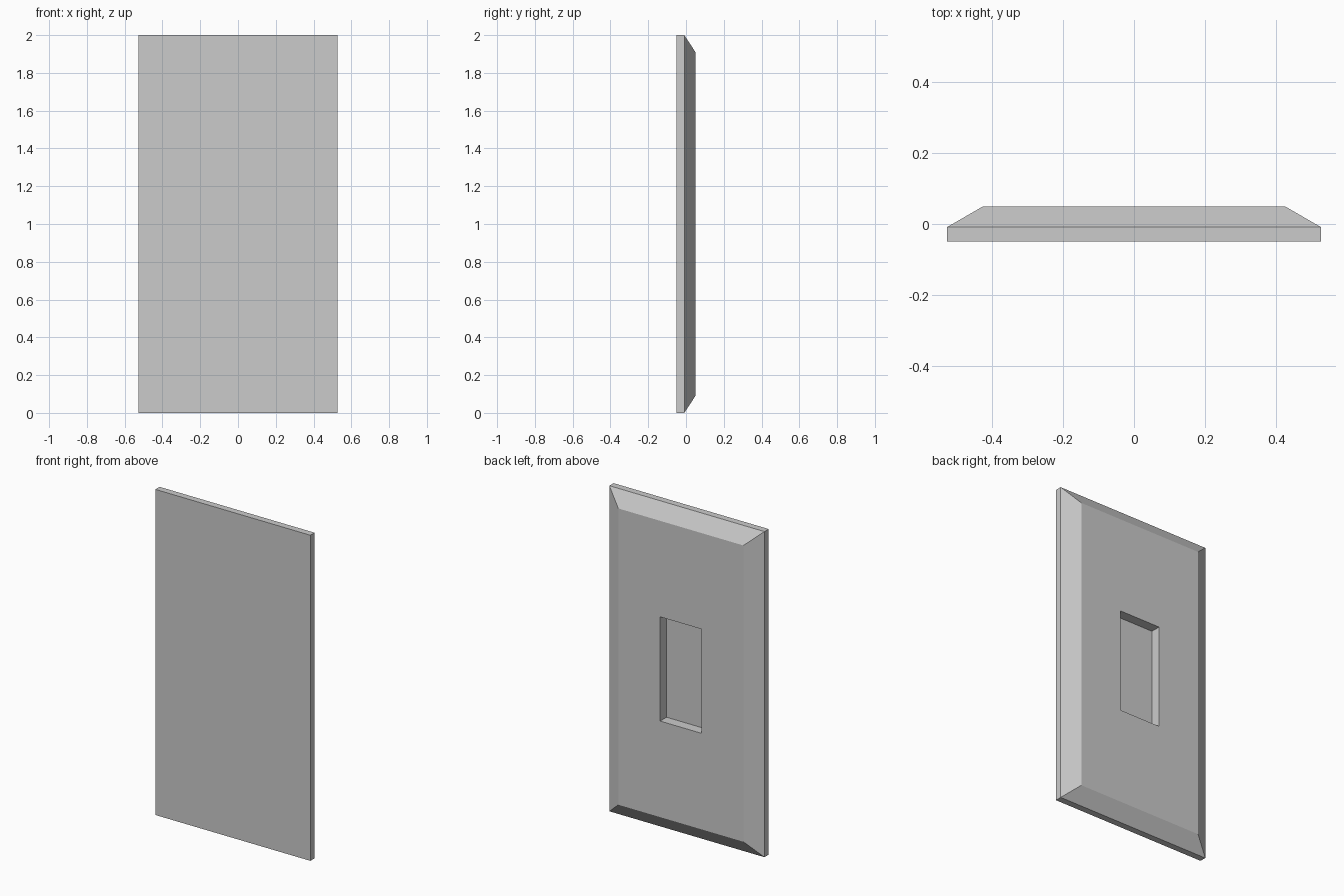
import bpy
import bmesh

if "Cube" in bpy.data.objects:
    bpy.data.objects.remove(bpy.data.objects["Cube"])

CENTRE_Z = 1.0

# Rectangular cross-sections from front to back: (half width, half height, y)
SECTIONS = [
    (0.527, 1.00, -0.05),   # flat front
    (0.527, 1.00, -0.009),  # end of the straight rim
    (0.425, 0.91, 0.05),    # bevelled back face
    (0.141, 0.32, 0.05),    # opening of the recess
    (0.141, 0.32, -0.012),  # floor of the recess
]


def add_ring(bm, half_w, half_h, y):
    corners = [(-1, -1), (1, -1), (1, 1), (-1, 1)]
    return [bm.verts.new((sx * half_w, y, CENTRE_Z + sz * half_h)) for sx, sz in corners]


# Panel: join consecutive rings, then cap the front and the recess floor
bm = bmesh.new()
rings = [add_ring(bm, *section) for section in SECTIONS]
for a, b in zip(rings, rings[1:]):
    for i in range(4):
        j = (i + 1) % 4
        bm.faces.new((a[i], a[j], b[j], b[i]))
bm.faces.new(rings[0])
bm.faces.new(rings[-1])
bmesh.ops.recalc_face_normals(bm, faces=bm.faces[:])

mesh = bpy.data.meshes.new("bevelled_panel")
bm.to_mesh(mesh)
bm.free()
panel = bpy.data.objects.new("bevelled_panel", mesh)
bpy.context.collection.objects.link(panel)
